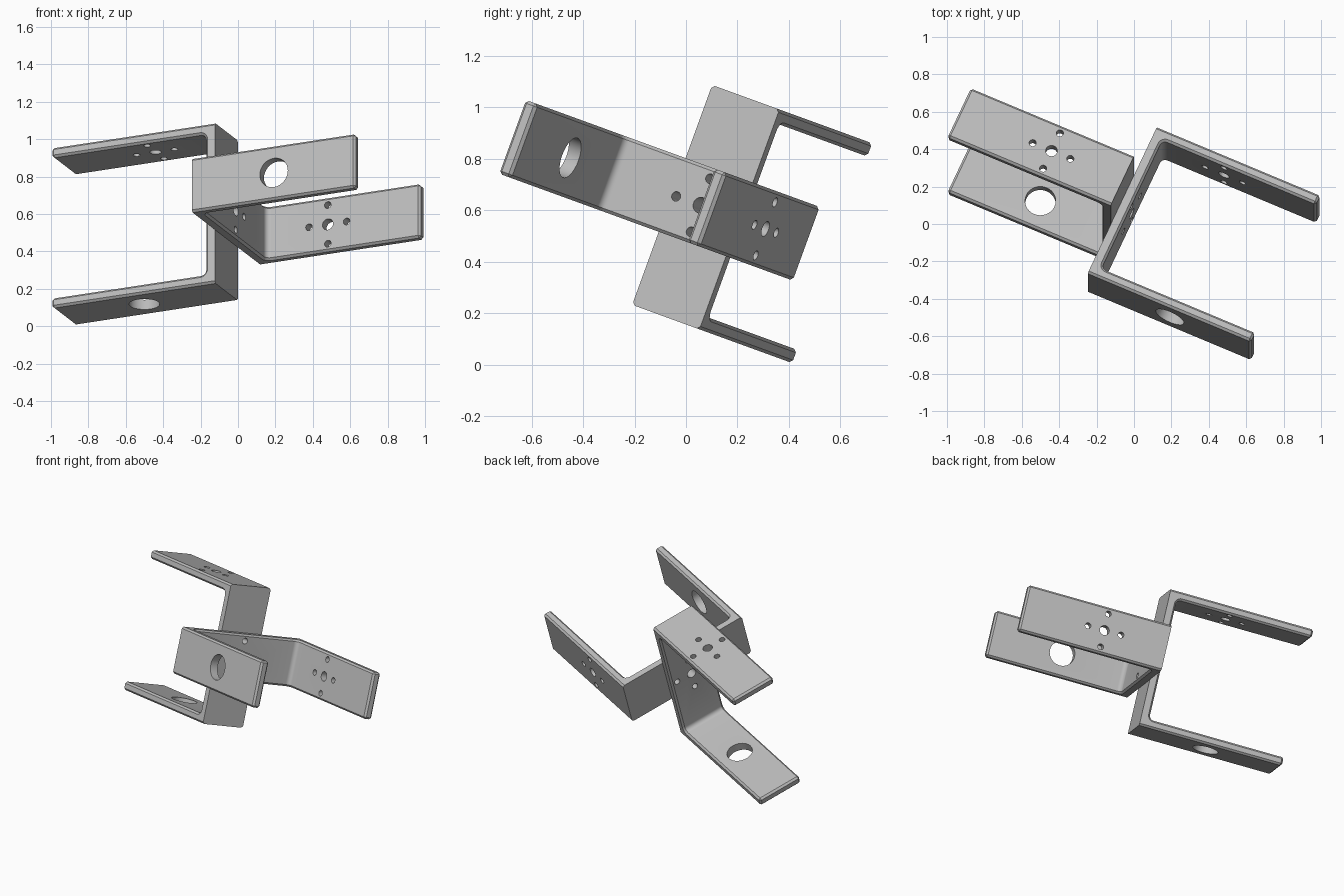
import bpy, bmesh, math
from mathutils import Matrix, Vector

if "Cube" in bpy.data.objects:
    bpy.data.objects.remove(bpy.data.objects["Cube"], do_unlink=True)

SPAN, WIDTH, REACH, THICK = 0.91, 0.305, 0.955, 0.055
FILLET, CHAMFER = 0.03, 0.012
PATTERN_X, BORE_X = 0.415, 0.48      # hole positions along the arms
SMALL_R, CENTRE_R, BORE_R, PITCH = 0.019, 0.031, 0.082, 0.11

grey = bpy.data.materials.new("light_grey")
grey.use_nodes = True
grey.diffuse_color = (0.5, 0.5, 0.5, 1)
grey.node_tree.nodes["Principled BSDF"].inputs["Base Color"].default_value = (0.5, 0.5, 0.5, 1)


def u_profile():
    """Half outline mirrored into a U: web on x = 0, arms toward +x, rounded inner corners."""
    h = SPAN / 2
    half = [(0, h), (REACH, h), (REACH, h - THICK)]
    cx, cy = THICK + FILLET, h - THICK - FILLET
    for i in range(7):
        a = math.pi / 2 * (1 + i / 6)
        half.append((cx + FILLET * math.cos(a), cy + FILLET * math.sin(a)))
    return half + [(x, -y) for x, y in reversed(half)]


def finish(bm, name):
    bmesh.ops.recalc_face_normals(bm, faces=bm.faces)
    mesh = bpy.data.meshes.new(name)
    bm.to_mesh(mesh)
    bm.free()
    obj = bpy.data.objects.new(name, mesh)
    bpy.context.collection.objects.link(obj)
    return obj


def bracket_body(name):
    bm = bmesh.new()
    base = bm.faces.new([bm.verts.new((x, y, -WIDTH / 2)) for x, y in u_profile()])
    top = bmesh.ops.extrude_face_region(bm, geom=[base])["geom"]
    bmesh.ops.translate(bm, vec=(0, 0, WIDTH), verts=[v for v in top if isinstance(v, bmesh.types.BMVert)])
    bmesh.ops.recalc_face_normals(bm, faces=bm.faces)
    # Chamfer the rims and arm ends, leaving the back of the web square
    rims = []
    for e in bm.edges:
        on_web = all(v.co.x < 1e-4 for v in e.verts)
        across = abs(e.verts[0].co.z - e.verts[1].co.z) > 1e-4
        at_end = all(v.co.x > REACH - 1e-4 for v in e.verts)
        if not on_web and (at_end or not across):
            rims.append(e)
    bmesh.ops.bevel(bm, geom=rims, offset=CHAMFER, segments=1, affect='EDGES')
    return finish(bm, name)


def hole_cutter(name):
    bm = bmesh.new()

    def drill(radius, at, axis):
        turn = Vector((0, 0, 1)).rotation_difference(Vector(axis)).to_matrix().to_4x4()
        bmesh.ops.create_cone(bm, cap_ends=True, segments=32, radius1=radius, radius2=radius,
                              depth=THICK * 3, matrix=Matrix.Translation(at) @ turn)

    def pattern(at, axis, across):
        at, up = Vector(at), Vector((0, 0, 1))
        drill(CENTRE_R, at, axis)
        for step in (Vector(across), up):
            for s in (-PITCH, PITCH):
                drill(SMALL_R, at + step * s, axis)

    mid = (SPAN - THICK) / 2
    pattern((PATTERN_X, mid, 0), (0, 1, 0), (1, 0, 0))
    pattern((THICK / 2, 0, 0), (1, 0, 0), (0, 1, 0))
    drill(BORE_R, (BORE_X, -mid, 0), (0, 1, 0))
    return finish(bm, name)


def make_bracket(name, x_axis, y_axis, origin):
    obj = bracket_body(name)
    cutter = hole_cutter(name + "_cutter")
    cutter.hide_render = True
    mod = obj.modifiers.new("holes", 'BOOLEAN')
    mod.operation, mod.solver, mod.object = 'DIFFERENCE', 'EXACT', cutter
    bpy.ops.object.select_all(action='DESELECT')
    bpy.context.view_layer.objects.active = obj
    obj.select_set(True)
    bpy.ops.object.modifier_apply(modifier=mod.name)
    bpy.data.objects.remove(cutter, do_unlink=True)
    obj.data.materials.clear()
    obj.data.materials.append(grey)
    bpy.ops.object.shade_smooth_by_angle(angle=math.radians(25))
    z_axis = x_axis.cross(y_axis)
    place = Matrix((x_axis, y_axis, z_axis)).transposed().to_4x4()
    obj.matrix_world = Matrix.Translation(origin) @ place


# Shared tilted frame: two identical brackets back to back, a quarter turn apart
frame = Matrix.Rotation(math.radians(-20), 3, 'X') @ Matrix.Rotation(math.radians(-24), 3, 'Z')
forward, sideways, upward = (frame.col[i].copy() for i in range(3))
origin = Vector((-0.062, 0.077, 0.612))
make_bracket("left_bracket", forward, sideways, origin)
make_bracket("right_bracket", -forward, upward, origin)
